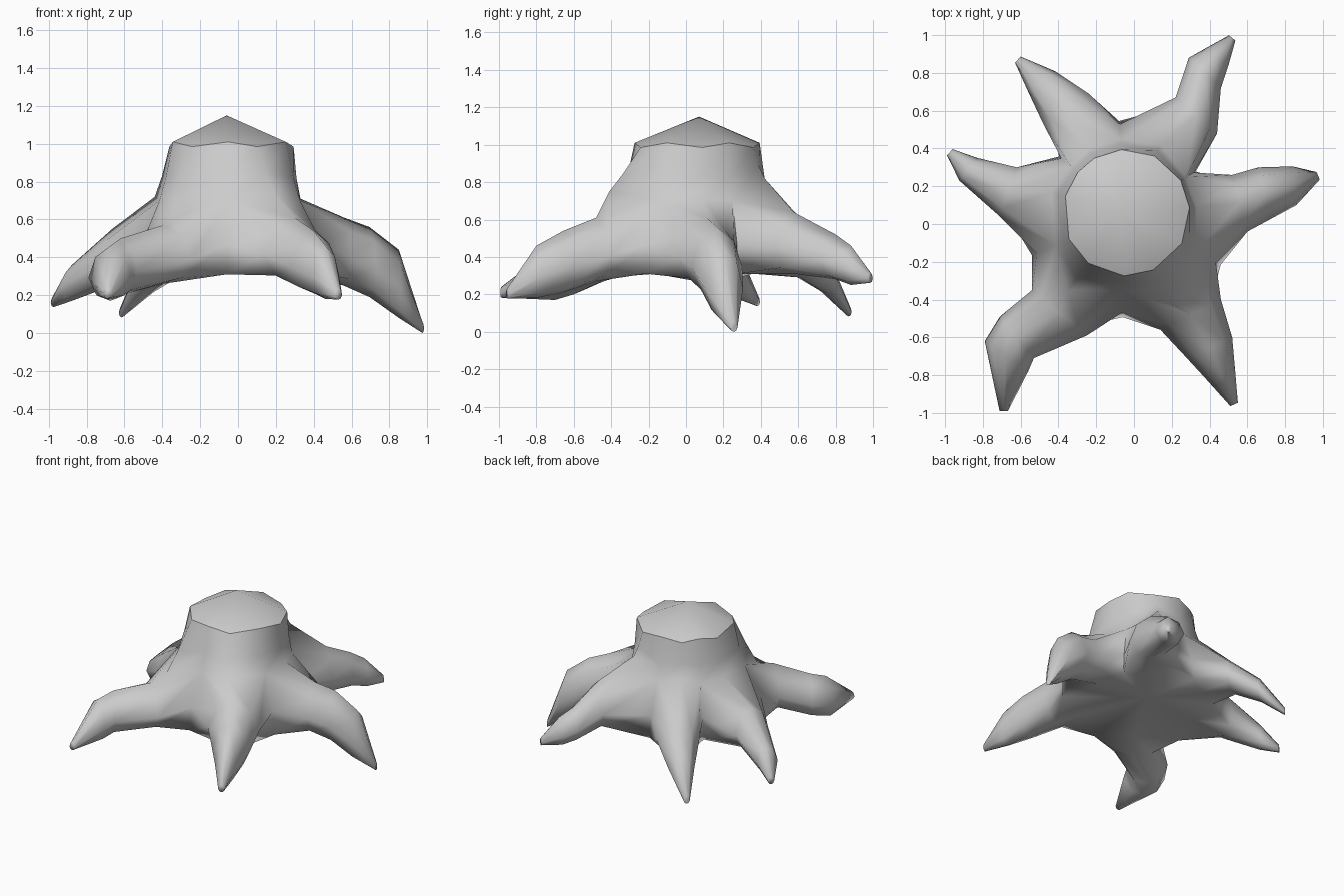
import bpy, bmesh, math
from mathutils import Vector

if "Cube" in bpy.data.objects:
    bpy.data.objects.remove(bpy.data.objects["Cube"])

CX, CY, R = -0.04, 0.06, 0.335          # trunk axis and rim radius

# Roots counter-clockwise: ridge start, tip, then cross-sections
# (clockwise side x, y, counter-clockwise side x, y, top z, bottom z)
roots = [
    ((0.33, 0.09, 0.71), (0.975, 0.255, 0.028),
     [(0.60, -0.04, 0.52, 0.26, 0.61, 0.25),
      (0.73, 0.03, 0.66, 0.30, 0.56, 0.19),
      (0.86, 0.10, 0.84, 0.305, 0.44, 0.08)]),
    ((0.14, 0.42, 0.82), (0.52, 0.985, 0.29),
     [(0.44, 0.48, 0.22, 0.67, 0.64, 0.31),
      (0.46, 0.72, 0.29, 0.88, 0.52, 0.28),
      (0.50, 0.84, 0.37, 0.925, 0.46, 0.25)]),
    ((-0.24, 0.40, 0.74), (-0.615, 0.87, 0.11),
     [(-0.24, 0.69, -0.48, 0.53, 0.52, 0.29),
      (-0.42, 0.81, -0.56, 0.70, 0.37, 0.20)]),
    ((-0.44, 0.17, 0.72), (-0.975, 0.38, 0.165),
     [(-0.62, 0.30, -0.71, 0.04, 0.55, 0.25),
      (-0.83, 0.35, -0.925, 0.23, 0.36, 0.17)]),
    ((-0.35, -0.35, 0.61), (-0.69, -0.99, 0.21),
     [(-0.54, -0.35, -0.25, -0.59, 0.57, 0.26),
      (-0.71, -0.49, -0.53, -0.71, 0.50, 0.20),
      (-0.79, -0.62, -0.56, -0.78, 0.46, 0.17)]),
    ((0.18, -0.41, 0.75), (0.53, -0.955, 0.205),
     [(0.14, -0.56, 0.46, -0.40, 0.61, 0.27),
      (0.28, -0.71, 0.52, -0.60, 0.54, 0.21),
      (0.39, -0.83, 0.535, -0.77, 0.46, 0.18)]),
]
# Outer foot of the valley after each root
valleys = [(0.33, 0.28), (-0.08, 0.55), (-0.40, 0.36),
           (-0.545, -0.17), (-0.06, -0.50), (0.465, -0.22)]


def rim_point(x, y, z):
    a = math.atan2(y - CY, x - CX)
    return Vector((CX + R * math.cos(a), CY + R * math.sin(a), z))


def section(bm, ax, ay, bx, by, top, bot):
    """Rounded eight-sided root section, starting at the ridge."""
    a, b = Vector((ax, ay)), Vector((bx, by))
    shape = [(.5, 1), (.84, .8), (1, .42), (.82, .1),
             (.5, 0), (.18, .1), (0, .42), (.16, .8)]
    return [bm.verts.new((*a.lerp(b, u), bot + (top - bot) * v)) for u, v in shape]


def tip_section(last, tip):
    """Small blunt end across the direction of the root."""
    x, y, z = tip
    d = Vector((x - (last[0] + last[2]) / 2, y - (last[1] + last[3]) / 2))
    d = d.normalized() * 0.022
    return x + d.y, y - d.x, x - d.y, y + d.x, z + 0.028, z - 0.028


def bridge(bm, p, q):
    n = len(p)
    for i in range(n):
        j = (i + 1) % n
        bm.faces.new((p[i], p[j], q[j], q[i]))


def finish(bm, name):
    bmesh.ops.recalc_face_normals(bm, faces=bm.faces[:])
    me = bpy.data.meshes.new(name)
    bm.to_mesh(me)
    bm.free()
    ob = bpy.data.objects.new(name, me)
    bpy.context.collection.objects.link(ob)
    bpy.ops.object.select_all(action='DESELECT')
    ob.select_set(True)
    bpy.context.view_layer.objects.active = ob
    bpy.ops.object.shade_smooth_by_angle(angle=math.radians(85))


bm = bmesh.new()

# Valley columns between neighbouring roots
cols = []
for x, y in valleys:
    foot, rim = Vector((x, y, 0)), rim_point(x, y, 0)
    col = []
    for z, t in ((0.70, 0.35), (0.47, 0.85), (0.31, 0.97)):
        p = rim.lerp(foot, t)
        col.append(bm.verts.new((p.x, p.y, z)))
    cols.append(col)

# Roots lofted from a ring shared with the valley columns
ridges, bellies = [], []
for i, (ridge, tip, secs) in enumerate(roots):
    before, after = cols[i - 1], cols[i]
    t = bm.verts.new(ridge)
    s = secs[0]
    b = bm.verts.new(((s[0] + s[2]) * 0.33, (s[1] + s[3]) * 0.33, 0.31))
    ridges.append(t)
    bellies.append(b)
    ring = [t, *after, b, *reversed(before)]
    for sec in secs + [tip_section(secs[-1], tip)]:
        nxt = section(bm, *sec)
        bridge(bm, ring, nxt)
        ring = nxt
    bm.faces.new(ring)

# Trunk wall from the root crown to the rim
crown = [v for i in range(6) for v in (ridges[i], cols[i][0])]
rim_co = [rim_point(v.co.x, v.co.y, 1.01 if k % 2 else 0.985) for k, v in enumerate(crown)]
mid = [bm.verts.new(v.co.lerp(r, 0.4) + (r - Vector((CX, CY, r.z))) * -0.02)
       for v, r in zip(crown, rim_co)]
rim = [bm.verts.new(r) for r in rim_co]
bridge(bm, crown, mid)
bridge(bm, mid, rim)

# Underside fan, slightly dished
centre = bm.verts.new((-0.05, 0.07, 0.36))
under = [v for i in range(6) for v in (bellies[i], cols[i][2])]
for k in range(12):
    bm.faces.new((under[k], under[(k + 1) % 12], centre))
finish(bm, "stump_and_roots")

# Peaked cut top
bm = bmesh.new()
apex = bm.verts.new((-0.06, 0.07, 1.15))
edge = [bm.verts.new(r) for r in rim_co]
for k in range(12):
    bm.faces.new((edge[k], edge[(k + 1) % 12], apex))
finish(bm, "cut_top")
